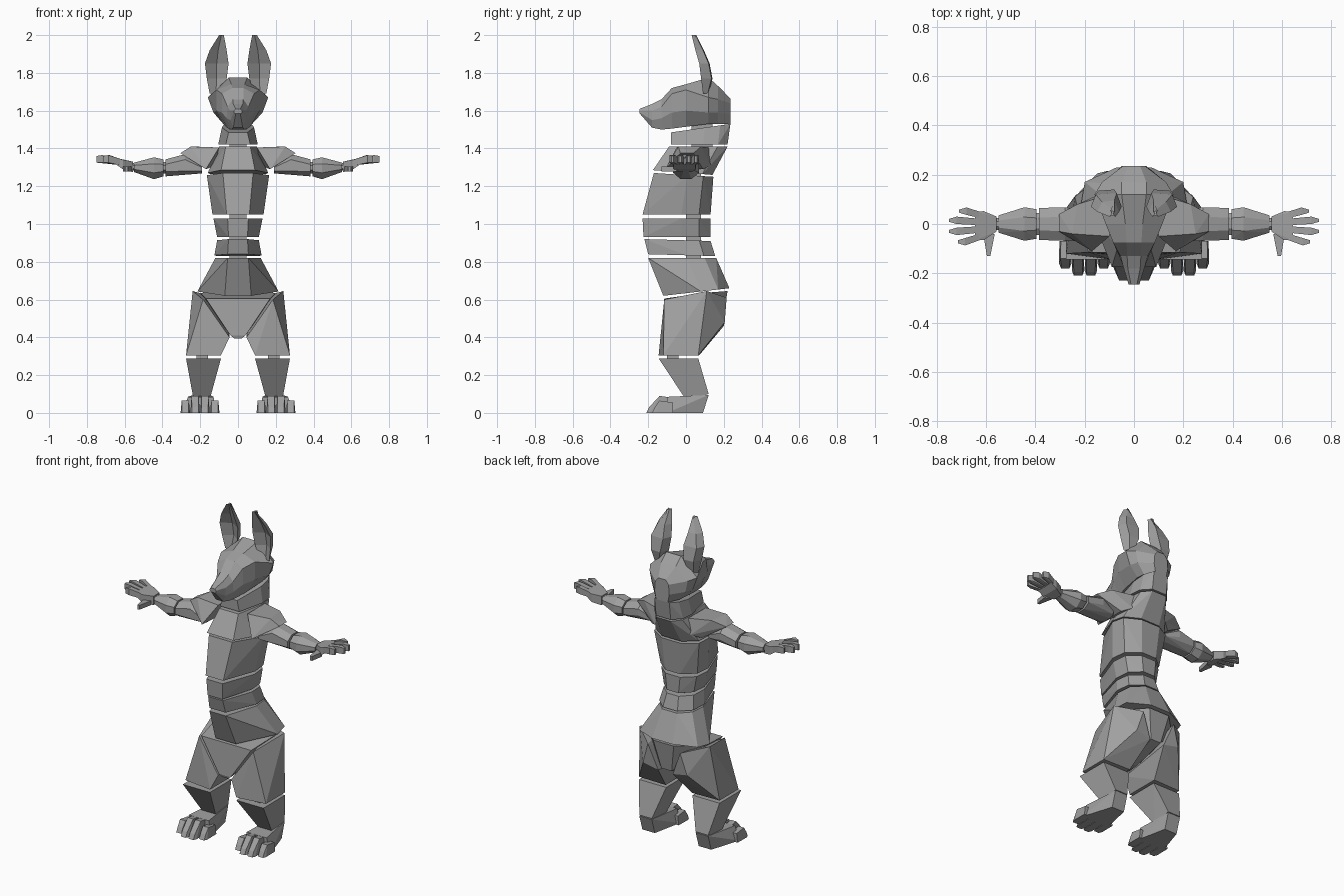
import bpy
import bmesh
from math import cos, sin, pi, radians

cube = bpy.data.objects.get("Cube")
if cube:
    bpy.data.objects.remove(cube, do_unlink=True)

grey = bpy.data.materials.new("plain grey")
grey.use_nodes = True
COLOUR = (.35, .35, .35, 1)
grey.diffuse_color = COLOUR
grey.node_tree.nodes["Principled BSDF"].inputs["Base Color"].default_value = COLOUR


def finish(bm, name):
    """Clean the mesh, flatten near-coplanar faces and add the object."""
    bmesh.ops.dissolve_limit(bm, angle_limit=radians(4), verts=bm.verts[:], edges=bm.edges[:])
    bmesh.ops.recalc_face_normals(bm, faces=bm.faces[:])
    mesh = bpy.data.meshes.new(name)
    bm.to_mesh(mesh)
    bm.free()
    mesh.materials.append(grey)
    obj = bpy.data.objects.new(name, mesh)
    bpy.context.scene.collection.objects.link(obj)
    return obj


def hull(name, points):
    """Faceted solid wrapped around a few corner points."""
    bm = bmesh.new()
    for point in points:
        bm.verts.new(point)
    result = bmesh.ops.convex_hull(bm, input=bm.verts[:])
    loose = {v for v in result["geom_interior"] + result["geom_unused"]
             if isinstance(v, bmesh.types.BMVert) and v.is_valid}
    bmesh.ops.delete(bm, geom=list(loose), context="VERTS")
    return finish(bm, name)


def loft(name, rings):
    """Skin rings of equal point count and cap both ends."""
    bm = bmesh.new()
    loops = [[bm.verts.new(p) for p in ring] for ring in rings]
    count = len(loops[0])
    for low, high in zip(loops, loops[1:]):
        for i in range(count):
            j = (i + 1) % count
            bm.faces.new((low[i], low[j], high[j], high[i]))
    bm.faces.new(loops[0])
    bm.faces.new(loops[-1])
    return finish(bm, name)


def both_sides(points):
    return [(s * x, y, z) for s in (1, -1) for x, y, z in points]


def pair(name, points, build=hull):
    """Make a left part and its mirrored right part."""
    for side, s in (("left", 1), ("right", -1)):
        if build is hull:
            hull(f"{side}_{name}", [(s * x, y, z) for x, y, z in points])
        else:
            build(f"{side}_{name}", [[(s * x, y, z) for x, y, z in ring] for ring in points])


def body_ring(width, front, back, z_front, z_back, front_width, back_width):
    """Eight-sided trunk section, tilted from front to back."""
    def at(x, t):
        return x, front + t * (back - front), z_front + t * (z_back - z_front)
    return both_sides([at(front_width, 0), at(width, .57), at(width * .93, .83), at(back_width, 1)])


def arm_ring(x, y, z, depth, height):
    """Eight-sided section across the arm."""
    angles = [(i + .5) * pi / 4 for i in range(8)]
    return [(x, y + depth * cos(a) * 1.08, z + height * sin(a) * 1.08) for a in angles]


# Trunk segments, with a thin core that shows in the gaps
hull("hips", body_ring(.12, -.20, .16, .82, .82, .055, .05)
     + body_ring(.215, -.12, .23, .62, .66, .07, .07))
hull("lower_waist", body_ring(.11, -.22, .13, .92, .91, .05, .04)
     + body_ring(.125, -.20, .155, .84, .83, .055, .05))
hull("upper_waist", body_ring(.13, -.23, .13, 1.03, 1.03, .055, .05)
     + body_ring(.11, -.225, .13, .93, .93, .05, .04))
hull("rib_cage", body_ring(.165, -.17, .145, 1.27, 1.25, .08, .065)
     + body_ring(.135, -.23, .13, 1.05, 1.05, .06, .05))
hull("upper_chest", body_ring(.10, -.09, .22, 1.41, 1.41, .065, .05)
     + body_ring(.16, -.175, .14, 1.285, 1.26, .09, .065))
hull("neck", body_ring(.085, -.08, .235, 1.485, 1.53, .05, .05)
     + body_ring(.105, -.08, .22, 1.42, 1.42, .065, .05))
hull("spine_core", both_sides([(.045, y, z) for y in (0, .08) for z in (.7, 1.35)]))
hull("neck_core", both_sides([(.045, y, z) for y in (.03, .14) for z in (1.33, 1.58)]))

# Pelvis wedge between the thighs
hull("pelvis", both_sides([
    (.17, -.115, .605), (.20, .09, .635), (.07, .22, .645),
    (.04, -.13, .41), (.02, -.125, .395), (.035, .19, .47), (.02, .0, .40)]))


def head_ring(y, *half):
    left = [(x, y, z) for x, z in half]
    return left + [(-x, y, z) for x, z in reversed(half)]


# Head with long muzzle, overhanging brow and flared cheeks
loft("head", [
    head_ring(-.245, (.012, 1.61), (.022, 1.60), (.022, 1.59), (.012, 1.585)),
    head_ring(-.18, (.025, 1.635), (.042, 1.60), (.04, 1.55), (.025, 1.51)),
    head_ring(-.13, (.028, 1.66), (.055, 1.62), (.06, 1.56), (.035, 1.50)),
    head_ring(-.075, (.03, 1.72), (.085, 1.69), (.085, 1.59), (.05, 1.505)),
    head_ring(.0, (.035, 1.74), (.115, 1.71), (.115, 1.60), (.065, 1.515)),
    head_ring(.12, (.05, 1.775), (.16, 1.67), (.13, 1.59), (.075, 1.53)),
    head_ring(.17, (.05, 1.73), (.13, 1.66), (.115, 1.59), (.07, 1.53)),
    head_ring(.235, (.025, 1.665), (.045, 1.64), (.05, 1.58), (.04, 1.53))])


def ear_ring(z, inner, outer, edge, back):
    """Curved ear section, hollow towards the front."""
    mid = (inner + outer) / 2
    return [(inner, edge, z), (mid, back - .015, z), (outer, edge, z),
            (outer - .02, back, z), (inner + .02, back + .005, z)]


pair("ear", [ear_ring(1.69, .085, .15, .09, .115), ear_ring(1.77, .06, .165, .08, .135),
             ear_ring(1.85, .05, .175, .07, .12), ear_ring(1.92, .06, .15, .05, .09),
             ear_ring(2.0, .075, .10, .03, .05)], loft)

# Shoulders, arms and palms
pair("shoulder", [
    (.10, -.05, 1.405), (.10, .12, 1.405), (.25, -.04, 1.41), (.23, .08, 1.41),
    (.305, -.03, 1.375), (.305, .04, 1.375), (.17, -.11, 1.29), (.17, .09, 1.29), (.12, .13, 1.31)])
pair("upper_arm", arm_ring(.385, 0, 1.297, .065, .045) + arm_ring(.28, 0, 1.32, .068, .05)
     + arm_ring(.19, -.01, 1.29, .06, .022))
pair("forearm", arm_ring(.395, 0, 1.297, .06, .045) + arm_ring(.445, 0, 1.295, .068, .058)
     + arm_ring(.55, 0, 1.30, .035, .025))
pair("elbow", arm_ring(.37, 0, 1.297, .045, .03) + arm_ring(.41, 0, 1.297, .045, .03))
pair("wrist", arm_ring(.53, 0, 1.30, .025, .02) + arm_ring(.58, 0, 1.305, .025, .02))
pair("palm", [(x, y, z) for x, near, far, low, high in (
    (.557, -.03, .03, 1.275, 1.33), (.61, -.065, .052, 1.29, 1.34), (.645, -.065, .05, 1.315, 1.35))
    for y in (near, far) for z in (low, high)])
pair("thumb", [(x, y, z) for x, y in ((.565, -.04), (.61, -.05), (.583, -.13), (.597, -.13))
               for z in (1.278, 1.305)])

# Four spread fingers on each hand
for number, (root, tip, reach) in enumerate(
        ((-.052, -.072, .715), (-.022, -.03, .75), (.008, .015, .75), (.037, .052, .71))):
    pair(f"finger_{number + 1}", [
        (x, y + s * half, z) for x, y, half, low, high in (
            (.625, root, .013, 1.312, 1.345), (reach - .03, tip, .015, 1.325, 1.365),
            (reach, tip, .006, 1.325, 1.36))
        for s in (1, -1) for z in (low, high)])

# Thighs, knees and shins
pair("thigh", [
    (.185, -.115, .60), (.24, .11, .645), (.045, -.13, .40), (.275, -.12, .305), (.09, -.145, .305),
    (.275, .065, .305), (.09, .07, .305), (.05, .20, .46), (.15, .205, .48), (.11, .215, .61)])
pair("knee", [(x, y, z) for x in (.16, .22) for y in (-.10, -.04) for z in (.27, .33)])
pair("shin", [
    (.09, -.145, .288), (.275, -.145, .288), (.09, .065, .288), (.275, .065, .288),
    (.15, .0, .07), (.235, .0, .07), (.15, .12, .10), (.235, .12, .10)])

# Feet with four rounded toes
pair("foot", [
    (.15, .09, 0), (.235, .09, 0), (.15, .12, .095), (.235, .12, .095),
    (.145, .0, .078), (.24, .0, .078), (.13, -.10, .085), (.265, -.10, .085),
    (.11, -.10, 0), (.295, -.10, 0)])
for number, (toe, reach, top) in enumerate(
        ((.123, -.18, .065), (.175, -.21, .09), (.227, -.21, .09), (.279, -.18, .065))):
    pair(f"toe_{number + 1}", [
        (toe + s * half, y, z) for half, y, z in (
            (.024, -.07, 0), (.018, -.07, top - .01), (.019, -.14, top), (.025, reach + .02, 0),
            (.017, reach, 0), (.017, reach + .015, .03))
        for s in (1, -1)])
